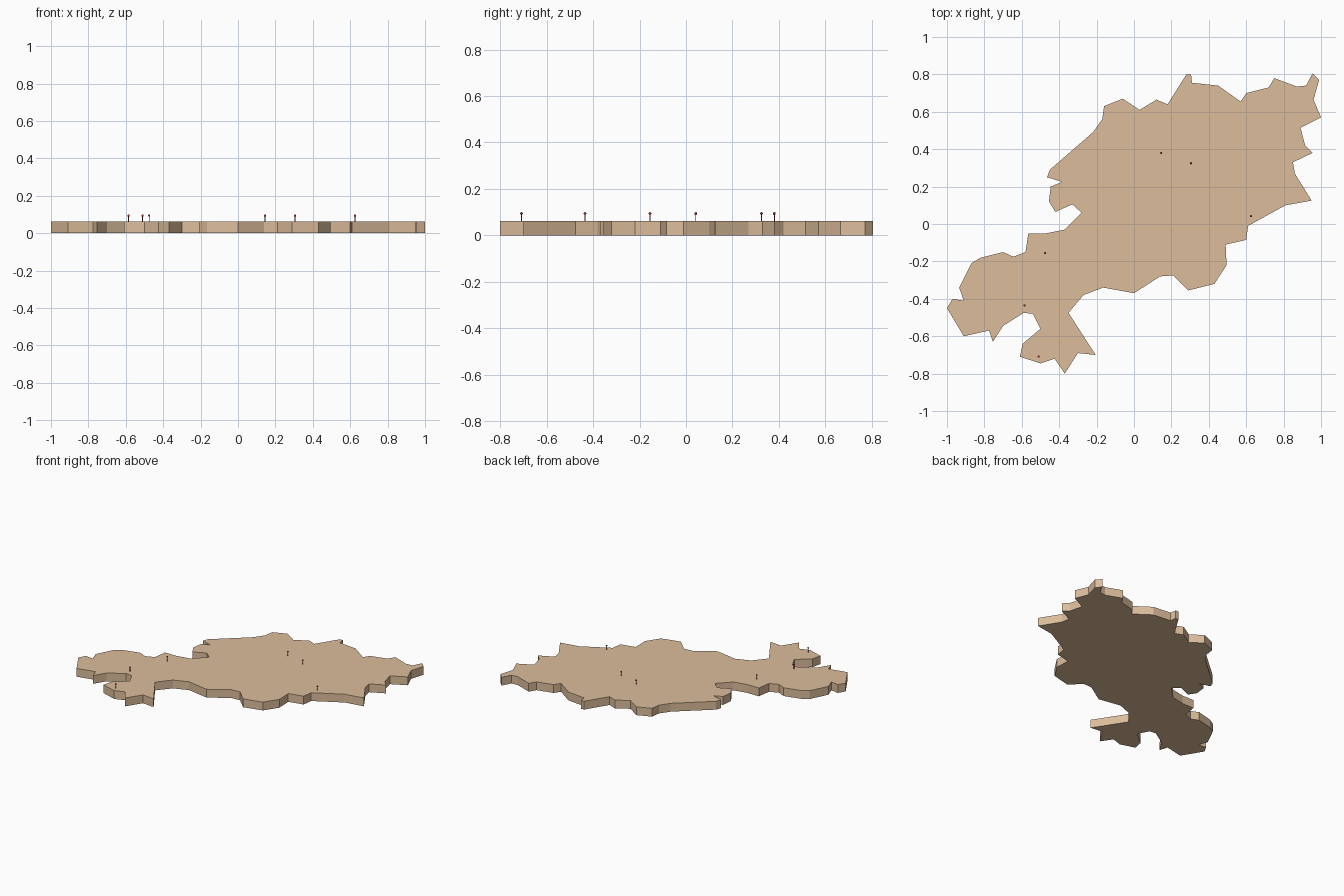
import bpy, bmesh

if "Cube" in bpy.data.objects:
    bpy.data.objects.remove(bpy.data.objects["Cube"])

THICK = 0.062


def material(name, rgb):
    m = bpy.data.materials.new(name)
    m.diffuse_color = (*rgb, 1)
    m.use_nodes = True
    m.node_tree.nodes["Principled BSDF"].inputs["Base Color"].default_value = m.diffuse_color
    return m


def finish(bm, name, mat):
    bmesh.ops.recalc_face_normals(bm, faces=bm.faces)
    me = bpy.data.meshes.new(name)
    bm.to_mesh(me)
    bm.free()
    me.materials.append(mat)
    ob = bpy.data.objects.new(name, me)
    bpy.context.collection.objects.link(ob)
    return ob


wood = material("wood", (0.72, 0.51, 0.33))
red = material("pin_red", (0.45, 0.03, 0.03))

# Map-shaped slab outline, clockwise from the west tip
outline = [
    (-1, -.45), (-.97, -.40), (-.91, -.41), (-.935, -.34), (-.87, -.21),
    (-.82, -.18), (-.70, -.15), (-.645, -.175), (-.58, -.15), (-.565, -.05),
    (-.47, -.05), (-.37, -.03), (-.28, .06), (-.33, .105), (-.42, .065),
    (-.455, .12), (-.445, .20), (-.385, .225), (-.465, .25), (-.45, .29),
    (-.22, .49), (-.17, .56), (-.16, .63), (-.06, .67), (.03, .61),
    (.12, .665), (.18, .64), (.28, .80), (.305, .80), (.31, .755),
    (.45, .74), (.57, .655), (.60, .70), (.72, .73), (.75, .78),
    (.87, .735), (.92, .74), (.955, .805), (.99, .77), (.96, .665),
    (1, .57), (.89, .515), (.915, .42), (.955, .38), (.85, .33),
    (.86, .27), (.95, .125), (.81, .10), (.61, -.01), (.60, -.085),
    (.49, -.11), (.495, -.22), (.43, -.32), (.29, -.355), (.21, -.275),
    (.14, -.28), (0, -.37), (-.165, -.34), (-.27, -.38), (-.35, -.475),
    (-.205, -.70), (-.30, -.69), (-.37, -.80), (-.425, -.72), (-.50, -.745),
    (-.61, -.71), (-.595, -.64), (-.50, -.56), (-.54, -.48), (-.59, -.475),
    (-.70, -.545), (-.755, -.63), (-.775, -.57), (-.91, -.60),
]
bm = bmesh.new()
face = bm.faces.new([bm.verts.new((x, y, 0)) for x, y in outline])
side = bmesh.ops.extrude_face_region(bm, geom=[face], use_keep_orig=True)
bmesh.ops.translate(bm, vec=(0, 0, THICK),
                    verts=[v for v in side["geom"] if isinstance(v, bmesh.types.BMVert)])
bmesh.ops.triangulate(bm, faces=[f for f in bm.faces if len(f.verts) > 4])
finish(bm, "map_slab", wood)

# Location pins: thin stem with a small ball head
pins = [(.145, .38), (.305, .325), (.625, .042),
        (-.475, -.155), (-.585, -.435), (-.51, -.708)]
for i, (x, y) in enumerate(pins, 1):
    bm = bmesh.new()
    stem = bmesh.ops.create_cone(bm, cap_ends=True, segments=8,
                                 radius1=.002, radius2=.002, depth=.034)
    bmesh.ops.translate(bm, verts=stem["verts"], vec=(x, y, THICK + .014))
    head = bmesh.ops.create_uvsphere(bm, u_segments=12, v_segments=8, radius=.006)
    bmesh.ops.translate(bm, verts=head["verts"], vec=(x, y, .094))
    pin = finish(bm, f"location_pin_{i}", red)
    for p in pin.data.polygons:
        p.use_smooth = len(p.vertices) < 5
